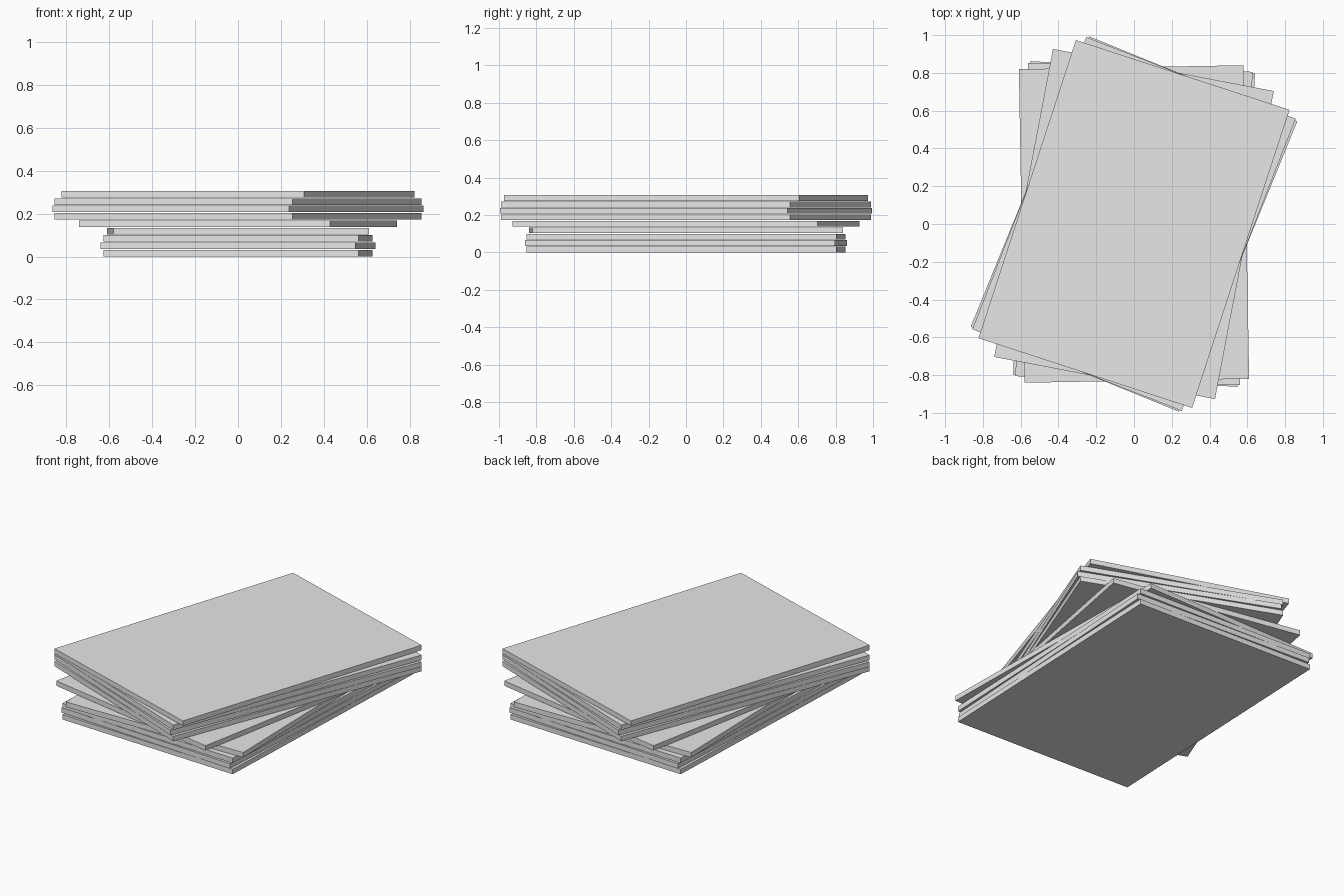
import bpy
import math

WIDTH, DEPTH, THICK = 1.19, 1.66, 0.0305
PITCH = 0.0344  # board thickness plus the thin gap above it
# Turn of each board in degrees, from the bottom of the stack up
TURNS = [-2.3, -3.2, -2.3, 1.0, -10.8, -21.3, -22.2, -21.3, -18.1]

cube = bpy.data.objects.get("Cube")
if cube:
    bpy.data.objects.remove(cube, do_unlink=True)

# Single plain grey
grey = bpy.data.materials.new("light_grey")
grey.use_nodes = True
colour = (0.8, 0.8, 0.8, 1)
grey.diffuse_color = colour
for node in grey.node_tree.nodes:
    if node.type == 'BSDF_PRINCIPLED':
        node.inputs["Base Color"].default_value = colour


def add_board(level, turn):
    """One flat board, turned about the shared centre of the stack."""
    bpy.ops.mesh.primitive_cube_add(
        size=1,
        location=(0, 0, level * PITCH + THICK / 2),
        rotation=(0, 0, math.radians(turn)))
    board = bpy.context.object
    board.name = f"board_{level + 1}"
    board.scale = (WIDTH, DEPTH, THICK)
    board.data.materials.append(grey)


# Loose, twisted stack of boards
for level, turn in enumerate(TURNS):
    add_board(level, turn)
